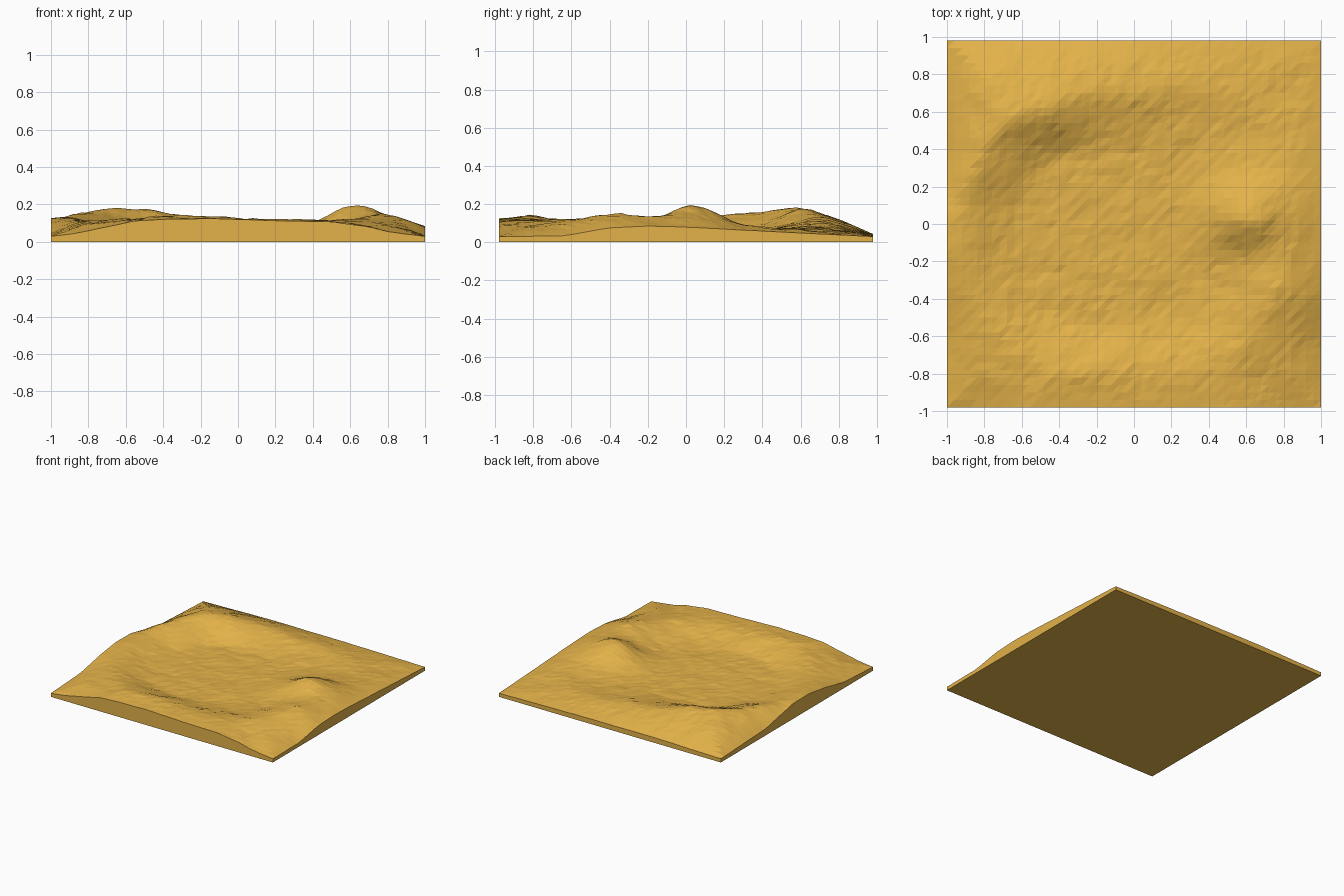
import bpy, bmesh, math, random
from mathutils import Vector, noise

if "Cube" in bpy.data.objects:
    bpy.data.objects.remove(bpy.data.objects["Cube"])

HX, HY, STEP, FLOOR = 1.0, 0.98, 0.04, 0.06

# crest of the ring-shaped ridge: x, y, height
CREST = [(-.94, -.1, .13), (-.85, -.4, .112), (-.66, -.71, .12), (-.42, -.8, .138),
         (-.2, -.83, .138), (.05, -.82, .124), (.275, -.82, .122), (.58, -.67, .113),
         (.78, -.35, .152), (.85, -.1, .115), (.85, .2, .09), (.7, .6, .068),
         (.35, .7, .08), (.05, .7, .105), (-.3, .7, .138), (-.49, .63, .174),
         (-.685, .56, .178), (-.85, .32, .152), (-.92, .1, .13)]
# heights along the slab's edges: position, height
FRONT = [(-1, .03), (-.9, .04), (-.7, .08), (-.55, .113), (-.4, .12), (-.15, .125),
         (.2, .113), (.5, .108), (.7, .08), (.8, .055), (1, .03)]
RIGHT = [(-.98, .03), (-.65, .032), (-.4, .075), (-.2, .085), (.2, .068), (.98, .03)]
LEFT = [(-.98, .03), (-.6, .05), (-.35, .1), (-.15, .128), (.05, .125), (.4, .055), (.98, .03)]
BACK = [(-1, .03), (-.4, .043), (.3, .04), (1, .03)]


def lerp_table(table, t):
    for a, b in zip(table, table[1:]):
        if t <= b[0]:
            k = max(0, (t - a[0]) / (b[0] - a[0]))
            return [p + (q - p) * k for p, q in zip(a[1:], b[1:])]
    return list(table[-1][1:])


# crest as angle -> radius, height, wrapped past a full turn
polar = sorted((math.atan2(y, x), math.hypot(x, y), h) for x, y, h in CREST)
polar = ([(polar[-1][0] - math.tau, *polar[-1][1:])] + polar
         + [(polar[0][0] + math.tau, *polar[0][1:])])


def edge_height(x, y):
    if abs(x) / HX > abs(y) / HY:
        return lerp_table(RIGHT if x > 0 else LEFT, y)[0]
    return lerp_table(BACK if y > 0 else FRONT, x)[0]


def height(x, y):
    r = math.hypot(x, y)
    if r < 1e-6:
        return FLOOR
    rc, hc = lerp_table(polar, math.atan2(y, x))
    k = 1 / max(abs(x) / HX, abs(y) / HY)          # scale out to the border
    if r < rc:                                     # basin side
        t = max(0, 1 - (rc - r) / 0.36)
        z = FLOOR + (hc - FLOOR) * t * t * (3 - 2 * t)
    else:                                          # outer slope
        t = min(1, (r - rc) / max(1e-4, r * k - rc))
        z = hc + (edge_height(x * k, y * k) - hc) * t ** 1.3
    # round hill inside the east side, with a longer north slope
    sy = .15 if y > .03 else .12
    z += .122 * math.exp(-((x - .605) / .14) ** 2 / 2 - ((y - .03) / sy) ** 2 / 2)
    # small bumps, fading at the border
    fade = min(1, (1 - 1 / k) * 6 + .15)
    z += fade * (.008 * noise.noise(Vector((x * 6, y * 6, 3)))
                 + .004 * noise.noise(Vector((x * 14, y * 14, 8))) + random.uniform(-.0025, .0025))
    return max(z, .025)


random.seed(4)
bm = bmesh.new()
nx, ny = round(2 * HX / STEP), round(2 * HY / STEP)

# terrain surface
grid = []
for j in range(ny + 1):
    row = []
    for i in range(nx + 1):
        x, y = -HX + i * STEP, -HY + j * STEP
        row.append(bm.verts.new((x, y, height(x, y))))
    grid.append(row)
for j in range(ny):
    for i in range(nx):
        a, b, c, d = grid[j][i], grid[j][i + 1], grid[j + 1][i + 1], grid[j + 1][i]
        bm.faces.new((a, b, c))
        bm.faces.new((a, c, d))

# side walls and flat underside
ring = (grid[0][:-1] + [r[-1] for r in grid[:-1]]
        + grid[-1][:0:-1] + [r[0] for r in grid[:0:-1]])
base = [bm.verts.new((v.co.x, v.co.y, 0)) for v in ring]
for i in range(len(ring)):
    n = (i + 1) % len(ring)
    bm.faces.new((ring[n], ring[i], base[i], base[n]))
bm.faces.new(base[::-1])
bmesh.ops.recalc_face_normals(bm, faces=bm.faces)

mesh = bpy.data.meshes.new("terrain_slab")
bm.to_mesh(mesh)
bm.free()
mat = bpy.data.materials.new("sand_yellow")
mat.diffuse_color = (.77, .445, .067, 1)
mat.use_nodes = True
mat.node_tree.nodes["Principled BSDF"].inputs["Base Color"].default_value = mat.diffuse_color
mesh.materials.append(mat)
bpy.context.collection.objects.link(bpy.data.objects.new("terrain_slab", mesh))
